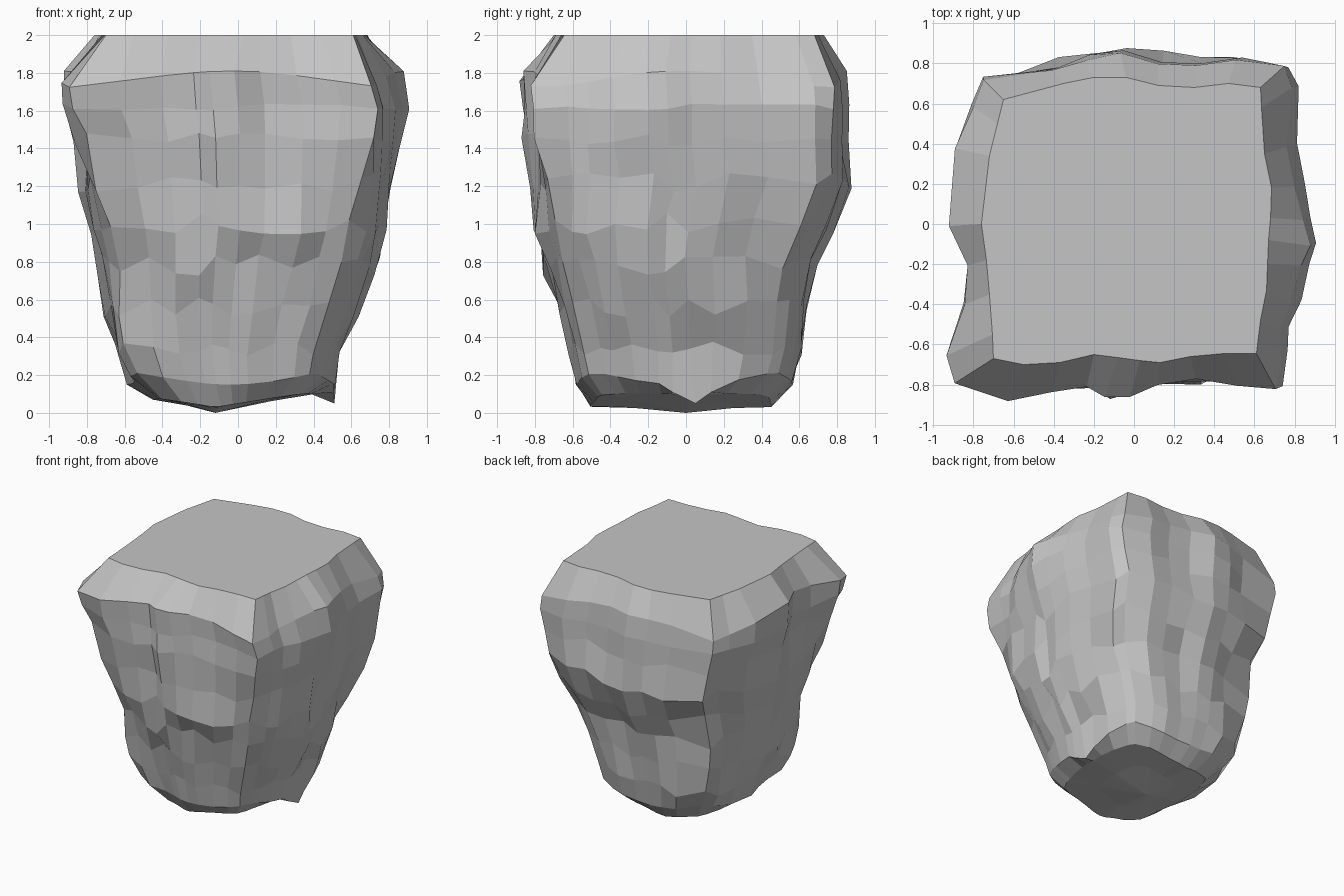
import bpy, bmesh, math, random
from mathutils import Vector, noise

if "Cube" in bpy.data.objects:
    bpy.data.objects.remove(bpy.data.objects["Cube"])

random.seed(4)

# Widest outline of the boulder, counter-clockwise from the front left corner
OUTLINE = [(-.89, -.79), (-.62, -.88), (-.40, -.84), (-.22, -.81), (-.13, -.86), (.0, -.86),
           (.14, -.80), (.34, -.78), (.55, -.81), (.74, -.82), (.77, -.64), (.77, -.52),
           (.82, -.38), (.87, -.20), (.92, -.10), (.88, .03), (.84, .20), (.80, .40),
           (.83, .70), (.79, .81), (.54, .84), (.34, .81), (.14, .81), (-.05, .88),
           (-.22, .84), (-.40, .79), (-.75, .74), (-.80, .60), (-.89, .39), (-.93, .0),
           (-.83, -.20), (-.85, -.40), (-.93, -.65)]

# Edge of the flat top, matching the outline point by point
TOP = [(-.70, -.67), (-.55, -.70), (-.37, -.69), (-.20, -.65), (-.08, -.665), (.03, -.68),
       (.13, -.69), (.28, -.66), (.45, -.645), (.61, -.645), (.62, -.56), (.63, -.48),
       (.66, -.33), (.665, -.20), (.67, -.08), (.68, .03), (.685, .18), (.65, .35),
       (.635, .58), (.63, .68), (.47, .70), (.30, .68), (.12, .69), (-.04, .73),
       (-.20, .73), (-.35, .70), (-.65, .62), (-.68, .50), (-.72, .34), (-.76, .0),
       (-.735, -.18), (-.72, -.35), (-.705, -.55)]

# Height, x min, x max, y min, y max, roundness, front left roundness, roughness
RINGS = [(1.81, -.93, .88, -.88, .86, .0, .0, .012),
         (1.62, -.93, .92, -.86, .87, .1, .1, .015),
         (1.45, -.88, .89, -.85, .87, .3, .3, .03),
         (1.22, -.84, .85, -.82, .88, .6, .6, .04),
         (1.00, -.79, .80, -.81, .78, .8, .85, .045),
         (.78, -.77, .74, -.75, .69, .8, .85, .045),
         (.56, -.73, .65, -.68, .66, .75, .6, .04),
         (.34, -.66, .55, -.62, .62, .75, .4, .03),
         (.18, -.59, .51, -.58, .57, .75, .5, .02),
         (.05, -.46, .40, -.50, .46, .8, .7, .015),
         (.02, -.27, .18, -.27, .25, 1., 1., .01)]


def fit(points, x0, x1, y0, y1):
    """Stretch a 2D outline to the given box."""
    xs, ys = [p[0] for p in points], [p[1] for p in points]
    a, b, c, d = min(xs), max(xs), min(ys), max(ys)
    return [(x0 + (x - a) / (b - a) * (x1 - x0), y0 + (y - c) / (d - c) * (y1 - y0))
            for x, y in points]


def rounded(points, n=3.3):
    """Rounded square sampled at the same angles as the outline."""
    out = []
    for x, y in points:
        a = math.atan2(y, x)
        c, s = math.cos(a), math.sin(a)
        r = (abs(c) ** n + abs(s) ** n) ** (-1 / n)
        out.append((c * r, s * r))
    return out


unit = fit(OUTLINE, -1, 1, -1, 1)
soft = rounded(unit)
N = len(unit)
corner = [min(abs(x), abs(y)) ** 2 for x, y in soft]          # 0 mid side, high at corners
front_left = [1 if x < -.3 and y < -.3 else 0 for x, y in unit]

# Boulder body: stacked rings with chipped, streaky displacement
bm = bmesh.new()
rows = [[bm.verts.new((x, y, 2)) for x, y in TOP]]
last = len(RINGS) - 1
for level, (z, x0, x1, y0, y1, t, t_fl, rough) in enumerate(RINGS):
    shape = []
    for u, s, f in zip(unit, soft, front_left):
        k = t_fl if f else t
        shape.append((u[0] * (1 - k) + s[0] * k, u[1] * (1 - k) + s[1] * k))
    row = []
    for i, (x, y) in enumerate(fit(shape, x0, x1, y0, y1)):
        p = Vector((x * 5, y * 5, z * 2.2))
        push = 1 + rough * (1.5 * noise.noise(p) - .25) / max(math.hypot(x, y), .3)
        h = z
        if level == 0:                       # shoulder edge dips at the corners
            h -= .14 * corner[i]
        elif level == last - 2:              # lower edge rises at the corners
            h += .1 * corner[i] - .03
        elif level >= last - 1:              # underside slopes away from a keel
            h = .015 + .16 * abs(x + .12) + (.03 * abs(y))
        else:                                # uneven chips
            h += random.uniform(-1.3, 1.3) * rough
        row.append(bm.verts.new((x * push, y * push, h)))
    rows.append(row)

# Low toe in the middle of the right side
toe_row = rows[last - 1]
toe = min(range(N), key=lambda i: (toe_row[i].co.xy - Vector((.52, .05))).length)
toe_row[toe].co = (.51, .05, .05)
for k in (-1, 1):
    toe_row[toe + k].co.z = .11

bm.faces.new(rows[0])
for upper, lower in zip(rows, rows[1:]):
    for i in range(N):
        j = (i + 1) % N
        bm.faces.new((upper[i], lower[i], lower[j], upper[j]))
tip = bm.verts.new((-.12, 0, 0))
for i in range(N):
    bm.faces.new((rows[-1][i], tip, rows[-1][(i + 1) % N]))
bmesh.ops.recalc_face_normals(bm, faces=bm.faces)

mesh = bpy.data.meshes.new("boulder")
bm.to_mesh(mesh)
bm.free()
boulder = bpy.data.objects.new("boulder", mesh)
bpy.context.collection.objects.link(boulder)

stone = bpy.data.materials.new("grey stone")
stone.diffuse_color = (.56, .56, .56, 1)
stone.use_nodes = True
stone.node_tree.nodes["Principled BSDF"].inputs["Base Color"].default_value = stone.diffuse_color
mesh.materials.append(stone)
